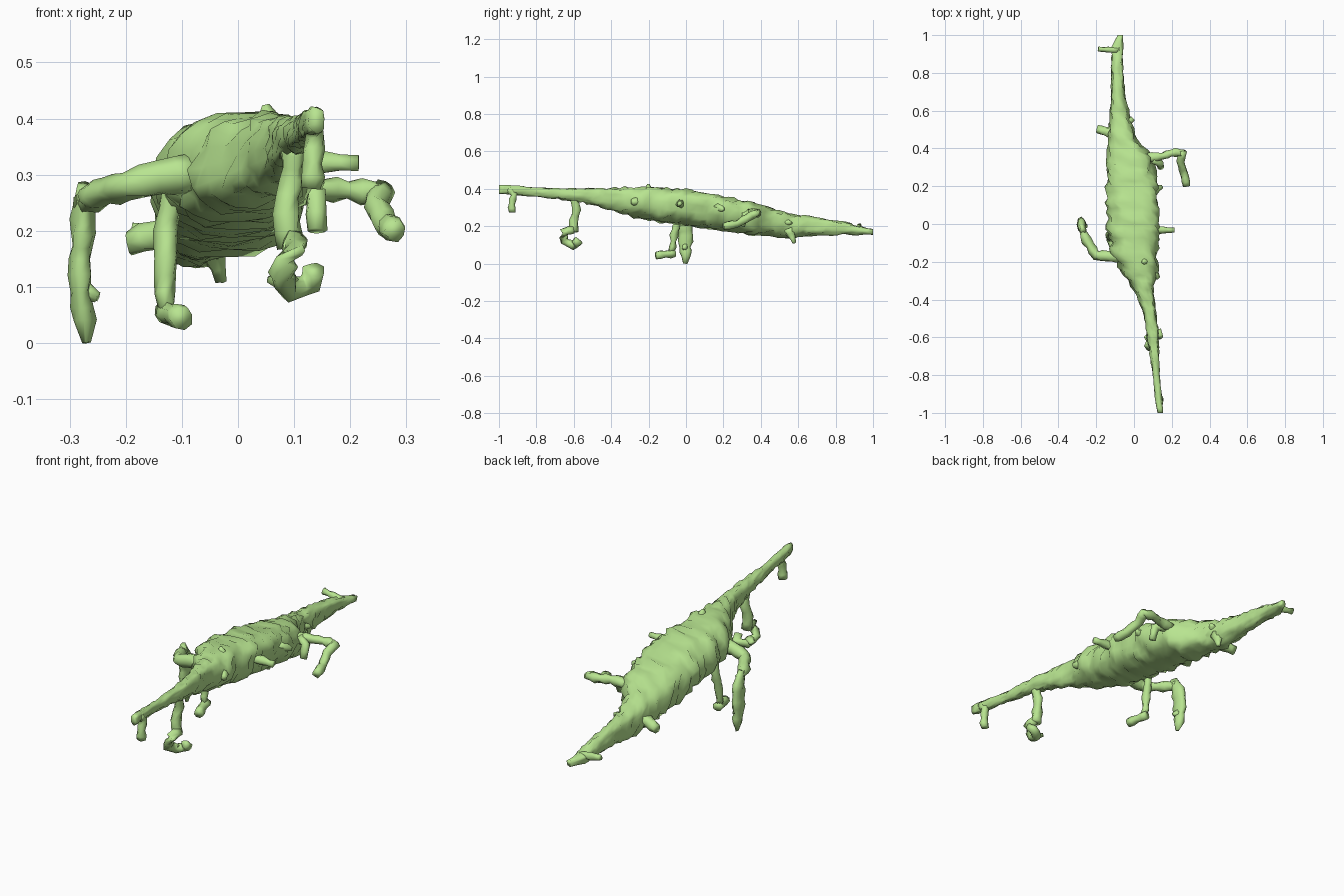
import bpy, bmesh, math, random
from mathutils import Vector

random.seed(4)


def loft(name, rings):
    """Skin a list of equal-sized vertex rings and cap both ends."""
    bm = bmesh.new()
    vr = [[bm.verts.new(p) for p in ring] for ring in rings]
    n = len(vr[0])
    for a, b in zip(vr, vr[1:]):
        for i in range(n):
            j = (i + 1) % n
            bm.faces.new((a[i], a[j], b[j], b[i]))
    bm.faces.new(vr[0])
    bm.faces.new(vr[-1])
    bmesh.ops.recalc_face_normals(bm, faces=bm.faces)
    me = bpy.data.meshes.new(name)
    bm.to_mesh(me)
    bm.free()
    ob = bpy.data.objects.new(name, me)
    bpy.context.collection.objects.link(ob)
    me.materials.append(skin)
    for p in me.polygons:
        p.use_smooth = True
    return ob


def resample(stations, key, step):
    """Insert linear in-between stations about one step apart."""
    out = []
    for a, b in zip(stations, stations[1:]):
        n = max(1, round(key(a, b) / step))
        out += [[u + (v - u) * i / n for u, v in zip(a, b)] for i in range(n)]
    return out + [list(stations[-1])]


def limb(name, path, ref=None, jitter=0.004, sides=8):
    """Rough tube along stations (x, y, z, radius along ref, other radius)."""
    st = resample(path, lambda a, b: (Vector(b[:3]) - Vector(a[:3])).length, 0.028)
    pts = [Vector(s[:3]) for s in st]
    rings = []
    for k, s in enumerate(st):
        d = (pts[min(k + 1, len(pts) - 1)] - pts[max(k - 1, 0)]).normalized()
        r = Vector(ref) if ref else Vector((0.31, 0.52, 0.8))
        u = (r - d * r.dot(d)).normalized()
        v = d.cross(u)
        f = 1 + random.uniform(-0.15, 0.15)
        ring = []
        for i in range(sides):
            t = 2 * math.pi * i / sides
            j = random.uniform(-jitter, jitter)
            ring.append(pts[k] + u * math.cos(t) * (s[3] * f + j)
                        + v * math.sin(t) * (s[4] * f + j))
        rings.append(ring)
    return loft(name, rings)


def tube(name, pts, r0, r1=None):
    """Round limb with a radius running from r0 to r1."""
    r1 = r0 if r1 is None else r1
    n = len(pts) - 1
    return limb(name, [(*p, *([r0 + (r1 - r0) * i / n] * 2)) for i, p in enumerate(pts)])


skin = bpy.data.materials.new("green_skin")
skin.diffuse_color = (0.48, 0.78, 0.28, 1)

# Body with neck and tail: y, left x, right x, bottom z, top z
profile = [
    (-1.00, 0.125, 0.155, 0.375, 0.42), (-0.95, 0.115, 0.15, 0.37, 0.42),
    (-0.80, 0.10, 0.135, 0.36, 0.405), (-0.60, 0.07, 0.13, 0.335, 0.40),
    (-0.45, 0.045, 0.115, 0.30, 0.40), (-0.35, 0.00, 0.10, 0.275, 0.405),
    (-0.25, -0.07, 0.12, 0.24, 0.41), (-0.15, -0.115, 0.125, 0.225, 0.41),
    (0.00, -0.14, 0.13, 0.21, 0.395), (0.20, -0.145, 0.125, 0.18, 0.36),
    (0.36, -0.14, 0.10, 0.155, 0.32), (0.45, -0.13, 0.01, 0.15, 0.295),
    (0.55, -0.13, -0.02, 0.14, 0.265), (0.70, -0.12, -0.05, 0.15, 0.245),
    (0.85, -0.12, -0.06, 0.155, 0.22), (0.94, -0.12, -0.06, 0.155, 0.195),
    (1.00, -0.085, -0.06, 0.155, 0.185)]
rings = []
sides = 20
for y, x0, x1, z0, z1 in resample(profile, lambda a, b: b[0] - a[0], 0.027):
    cx, cz, rx, rz = (x0 + x1) / 2, (z0 + z1) / 2, (x1 - x0) / 2, (z1 - z0) / 2
    amp = min(0.011, 0.2 * min(rx, rz))
    ring = []
    for i in range(sides):
        t = 2 * math.pi * i / sides
        c, s = math.cos(t), math.sin(t)
        e = lambda q: math.copysign(abs(q) ** 0.8, q)
        j = 1 + random.uniform(-amp, amp) / rz
        ring.append((cx + rx * e(c) * j,
                     y + (random.uniform(-0.007, 0.007) if abs(y) < 0.98 else 0),
                     cz + rz * e(s) * j + 0.14 * rx * c * (1 - 0.5 * abs(s))))
    rings.append(ring)
loft("body", rings)

# Wide left leg with its flat lower plate
tube("left_thigh", [(-0.08, -0.17, 0.30), (-0.14, -0.17, 0.295), (-0.20, -0.165, 0.28),
                    (-0.25, -0.09, 0.265), (-0.275, -0.02, 0.25)], 0.032, 0.022)
limb("left_shin", [(-0.272, -0.035, 0.28, 0.015, 0.02), (-0.275, -0.01, 0.22, 0.02, 0.035),
                   (-0.28, 0.00, 0.15, 0.021, 0.042), (-0.28, -0.005, 0.09, 0.02, 0.035),
                   (-0.275, 0.00, 0.04, 0.022, 0.03), (-0.272, -0.005, 0.0, 0.008, 0.012)],
     ref=(1, 0, 0))
tube("left_shin_spur", [(-0.285, 0.0, 0.10), (-0.25, -0.01, 0.08)], 0.022, 0.01)

# Inner left leg
tube("inner_left_leg", [(-0.115, -0.05, 0.29), (-0.125, -0.045, 0.22), (-0.13, -0.065, 0.15),
                        (-0.13, -0.07, 0.09), (-0.125, -0.08, 0.06)], 0.022, 0.017)
tube("inner_left_foot", [(-0.13, -0.06, 0.055), (-0.115, -0.11, 0.05),
                         (-0.10, -0.16, 0.045)], 0.024, 0.018)

# Front leg with a curled foot
tube("front_leg", [(0.10, -0.60, 0.36), (0.095, -0.585, 0.29), (0.085, -0.60, 0.23),
                   (0.095, -0.60, 0.17)], 0.02, 0.024)
tube("front_foot", [(0.10, -0.60, 0.18), (0.10, -0.655, 0.17), (0.075, -0.65, 0.12),
                    (0.09, -0.60, 0.095), (0.13, -0.575, 0.11), (0.135, -0.60, 0.13)],
     0.022, 0.02)
tube("front_foot_toe", [(0.09, -0.62, 0.11), (0.06, -0.59, 0.11)], 0.02, 0.01)

# Right arm bending backwards to a hand
tube("right_arm", [(0.07, 0.35, 0.27), (0.15, 0.36, 0.275), (0.22, 0.38, 0.27),
                   (0.265, 0.375, 0.27)], 0.024, 0.019)
tube("right_forearm", [(0.26, 0.385, 0.275), (0.245, 0.33, 0.245), (0.265, 0.27, 0.21),
                       (0.28, 0.20, 0.20)], 0.02, 0.022)
tube("right_hanging_spur", [(0.10, 0.34, 0.27), (0.14, 0.32, 0.26), (0.14, 0.30, 0.20)],
     0.022, 0.016)

# Hanging piece by the front tip
tube("tip_hanger", [(0.135, -0.95, 0.40), (0.135, -0.92, 0.37), (0.135, -0.93, 0.32),
                    (0.13, -0.93, 0.275)], 0.018, 0.021)

# Short spurs along the sides and underside: start, end, radii
spurs = [((0.09, -0.03, 0.32), (0.215, -0.035, 0.32), 0.03, 0.013),
         ((0.09, -0.25, 0.33), (0.13, -0.29, 0.33), 0.03, 0.01),
         ((0.09, 0.17, 0.30), (0.15, 0.20, 0.29), 0.03, 0.01),
         ((-0.10, 0.48, 0.20), (-0.195, 0.50, 0.18), 0.035, 0.022),
         ((-0.08, 0.92, 0.185), (-0.19, 0.925, 0.20), 0.018, 0.014),
         ((-0.05, 0.55, 0.18), (-0.03, 0.58, 0.11), 0.03, 0.008),
         ((-0.05, 0.52, 0.22), (-0.005, 0.56, 0.22), 0.025, 0.012),
         ((0.06, -0.2, 0.38), (0.05, -0.2, 0.425), 0.03, 0.008)]
for i, (a, b, r0, r1) in enumerate(spurs):
    tube(f"spur_{i + 1}", [a, b], r0, r1)
